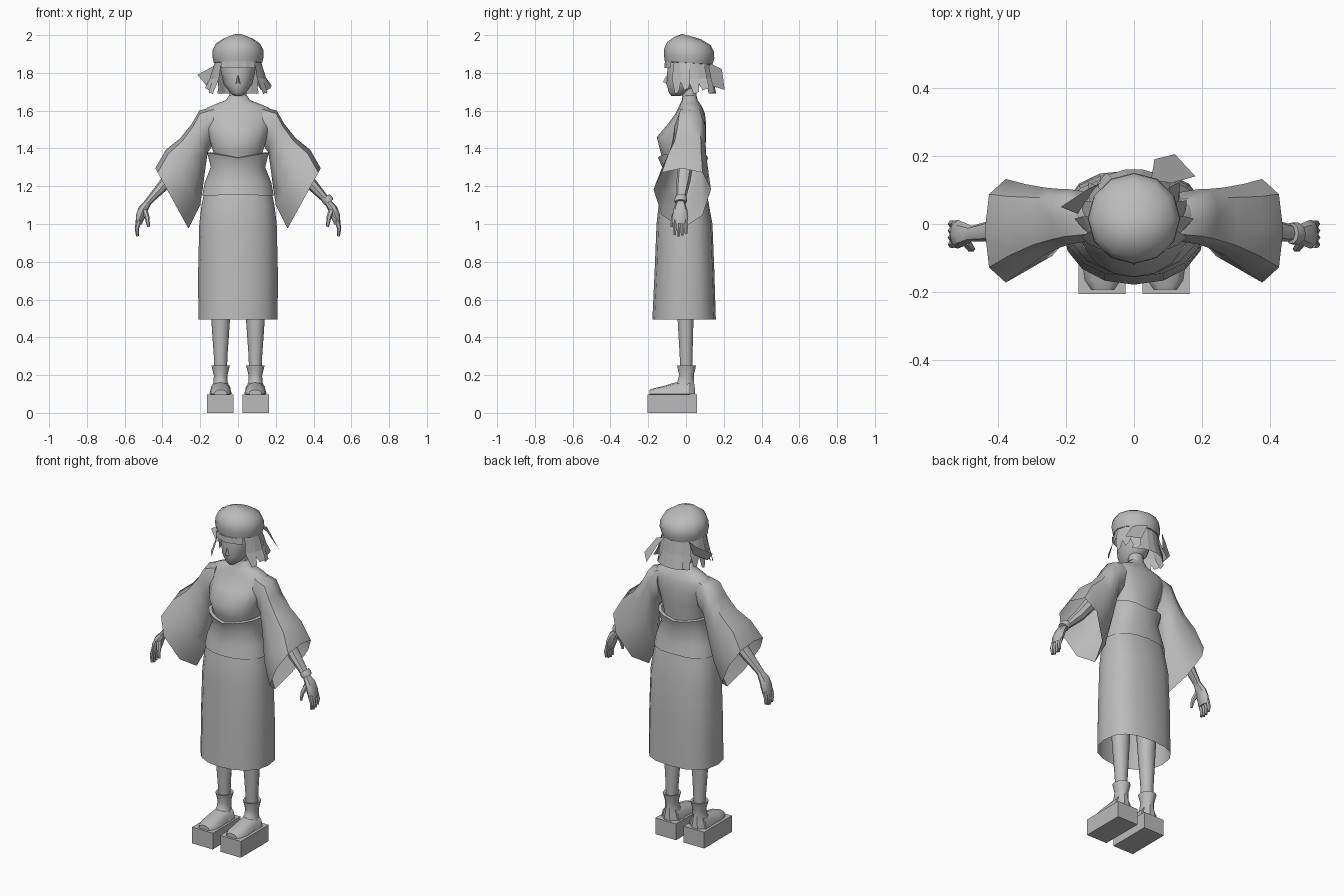
import bpy, bmesh, math
from mathutils import Vector

grey = bpy.data.materials.new("plain grey")
grey.diffuse_color = (0.5, 0.5, 0.5, 1)


def finish(name, bm, smooth=40):
    bmesh.ops.recalc_face_normals(bm, faces=bm.faces)
    mesh = bpy.data.meshes.new(name)
    bm.to_mesh(mesh)
    bm.free()
    mesh.materials.append(grey)
    ob = bpy.data.objects.new(name, mesh)
    bpy.context.collection.objects.link(ob)
    if smooth:
        bpy.ops.object.select_all(action='DESELECT')
        ob.select_set(True)
        bpy.context.view_layer.objects.active = ob
        bpy.ops.object.shade_smooth_by_angle(angle=math.radians(smooth))
    return ob


def skin(name, rings, caps=(True, True), smooth=40):
    """Join rings of points into one surface."""
    bm = bmesh.new()
    vs = [[bm.verts.new(p) for p in r] for r in rings]
    n = len(vs[0])
    for a, b in zip(vs, vs[1:]):
        for i in range(n):
            j = (i + 1) % n
            bm.faces.new((a[i], a[j], b[j], b[i]))
    if caps[0]:
        bm.faces.new(vs[0])
    if caps[1]:
        bm.faces.new(vs[-1])
    return finish(name, bm, smooth)


def unit(n, back, front=None):
    """Rounded outline; power 2 is a circle, larger is boxier."""
    out = []
    for i in range(n):
        a = 2 * math.pi * i / n
        c, s = math.cos(a), math.sin(a)
        p = back if s > 0 or not front else front
        out.append((math.copysign(abs(c) ** (2 / p), c), math.copysign(abs(s) ** (2 / p), s)))
    return out


def stack(name, rows, n=16, p=2.0, pf=None, cx=0, wave=None, tilt=0, **kw):
    """Level rings: (z, half width, front y, back y)."""
    rings = []
    for k, (z, rx, yf, yb) in enumerate(rows):
        w = wave[k] if wave else 0
        rings.append([(cx + c * rx, (yf + yb) / 2 + s * (yb - yf) / 2,
                       z + w * abs(c) + tilt * s) for c, s in unit(n, p, pf)])
    return skin(name, rings, **kw)


def tube(name, pts, n=8, **kw):
    """Path of (x, y, z, radius in xz, radius in y)."""
    rings = []
    for k, q in enumerate(pts):
        a, b = Vector(pts[max(k - 1, 0)][:3]), Vector(pts[min(k + 1, len(pts) - 1)][:3])
        side = (b - a).cross(Vector((0, 1, 0))).normalized()
        rings.append([Vector(q[:3]) + side * c * q[3] + Vector((0, 1, 0)) * s * q[4]
                      for c, s in unit(n, 2)])
    return skin(name, rings, **kw)


def sheet(name, polys):
    bm = bmesh.new()
    for poly in polys:
        bm.faces.new([bm.verts.new(p) for p in poly])
    return finish(name, bm, 0)


# Robe: skirt, upper body and waist sash
stack("skirt", [(0.495, 0.21, -0.178, 0.158), (0.75, 0.211, -0.166, 0.15),
                (1.0, 0.205, -0.156, 0.14), (1.1, 0.193, -0.145, 0.122),
                (1.17, 0.178, -0.13, 0.108)], n=16, p=2.6, pf=2.15, caps=(False, False))
stack("torso", [(1.2, 0.15, -0.115, 0.095), (1.3, 0.13, -0.11, 0.09), (1.38, 0.13, -0.135, 0.1),
                (1.46, 0.155, -0.155, 0.107), (1.53, 0.175, -0.095, 0.107),
                (1.585, 0.185, -0.055, 0.1), (1.615, 0.165, -0.04, 0.088),
                (1.64, 0.105, -0.03, 0.072), (1.655, 0.065, -0.022, 0.062),
                (1.68, 0.048, -0.018, 0.056)], n=16, p=2.4, pf=2.0, smooth=60)
stack("waist_sash", [(1.155, 0.19, -0.15, 0.124), (1.22, 0.176, -0.135, 0.108),
                     (1.30, 0.144, -0.125, 0.1), (1.35, 0.163, -0.148, 0.117),
                     (1.352, 0.145, -0.13, 0.1)], n=16, p=2.5, pf=2.0,
      wave=[-0.005, 0, 0, 0.028, 0.028], caps=(False, False))

# Neck, head and nose
stack("neck", [(1.65, 0.047, -0.018, 0.056), (1.74, 0.044, -0.025, 0.055)], n=12)
stack("head", [(1.678, 0.02, -0.078, -0.03), (1.695, 0.042, -0.092, 0.02),
               (1.74, 0.075, -0.105, 0.08), (1.80, 0.09, -0.102, 0.1),
               (1.88, 0.1, -0.1, 0.11), (1.93, 0.08, -0.07, 0.09)], n=14, smooth=60)
sheet("nose", [[(s * 0.014, -0.1, 1.74), (0, -0.122, 1.752), (0, -0.103, 1.79)] for s in (1, -1)])

# Head scarf with two loose tails
stack("head_scarf", [(1.85, 0.105, -0.1, 0.12), (1.853, 0.128, -0.112, 0.14),
                     (1.885, 0.136, -0.117, 0.15), (1.92, 0.134, -0.116, 0.148),
                     (1.955, 0.117, -0.1, 0.13), (1.983, 0.075, -0.062, 0.085),
                     (1.998, 0.03, -0.02, 0.04)], n=12, smooth=60, tilt=-0.008)
sheet("scarf_tails", [
    [(0.05, 0.13, 1.85), (0.11, 0.12, 1.83), (0.18, 0.14, 1.73), (0.12, 0.205, 1.71), (0.06, 0.19, 1.82)],
    [(-0.10, 0.12, 1.86), (-0.14, 0.10, 1.83), (-0.215, 0.05, 1.79), (-0.165, 0.03, 1.73),
     (-0.12, 0.10, 1.78)]])

# Bobbed hair: overlapping flared locks on the sides and a smooth shell behind
locks = []


def around(a, r, z):
    return (math.cos(a) * r, 0.015 + math.sin(a) * r * 0.95, z)


for s in (1, -1):
    for i in range(5):
        a0, a1 = (math.radians(-40 + 20 * (i + t)) for t in (-0.15, 1.15))
        if s < 0:
            a0, a1 = math.pi - a0, math.pi - a1
        low = 1.70 + 0.02 * (i % 2)
        out = 0.01 * (i % 2)
        locks.append([around(a0, 0.12, 1.865), around(a1, 0.12, 1.865),
                      around(a1, 0.14 + out, 1.77), around(a0, 0.137, 1.77)])
        locks.append([around(a0, 0.137, 1.77), around(a1, 0.14 + out, 1.77),
                      around(a1 - 0.05 * s, 0.165 + out, low),
                      around((a0 + a1) / 2, 0.155, low - 0.012)])
sheet("hair_locks", locks)
shell = []
for i in range(5):
    a0, a1 = (math.radians(45 + 18 * (i + t)) for t in (0, 1))
    for (r0, z0), (r1, z1) in (((0.12, 1.865), (0.135, 1.77)), ((0.135, 1.77), (0.155, 1.69))):
        shell.append([around(a0, r0, z0), around(a1, r0, z0), around(a1, r1, z1), around(a0, r1, z1)])
sheet("hair_back", shell)
sheet("fringe", [[(x, -0.112 + x * x * 4, 1.86), (x + 0.045, -0.112 + (x + 0.045) ** 2 * 4, 1.86),
                  (x + 0.045, -0.114 + (x + 0.045) ** 2 * 4, 1.825), (x, -0.114 + x * x * 4, 1.825)]
                 for x in (-0.09, -0.045, 0.0, 0.045)])

for s, side in ((1, "right"), (-1, "left")):
    # Wide hanging sleeve: top x, z, bottom x, z, front y, back y
    rings = []
    for tx, tz, bx, bz, yf, yb in [(0.13, 1.62, 0.13, 1.42, -0.05, 0.093),
                                   (0.205, 1.60, 0.16, 1.38, -0.06, 0.102),
                                   (0.245, 1.53, 0.172, 1.30, -0.07, 0.103),
                                   (0.305, 1.455, 0.185, 1.20, -0.09, 0.107),
                                   (0.382, 1.393, 0.20, 1.10, -0.13, 0.117),
                                   (0.438, 1.295, 0.262, 0.975, -0.172, 0.132)]:
        top, bot = Vector((tx, 0, tz)), Vector((bx, 0, bz))
        rings.append([])
        for i in range(8):
            a = 2 * math.pi * i / 8
            q = (top + bot) / 2 + (top - bot) / 2 * (math.cos(a) + 0.3 * math.sin(a) ** 2)
            y = (yf + yb) / 2 + math.sin(a) * (yb - yf) / 2
            rings[-1].append((s * q.x, y, q.z))
    skin(side + "_sleeve", rings, caps=(True, False), smooth=50)

    # Arm, palm, fingers and thumb
    tube(side + "_arm", [(s * 0.2, 0.01, 1.5, 0.045, 0.045), (s * 0.3, 0, 1.33, 0.04, 0.042),
                         (s * 0.385, -0.015, 1.215, 0.032, 0.036),
                         (s * 0.45, -0.025, 1.145, 0.022, 0.027),
                         (s * 0.485, -0.03, 1.105, 0.018, 0.022)])
    tube(side + "_palm", [(s * 0.475, -0.028, 1.115, 0.018, 0.022),
                          (s * 0.502, -0.03, 1.08, 0.025, 0.036),
                          (s * 0.517, -0.03, 1.04, 0.025, 0.042),
                          (s * 0.526, -0.03, 1.0, 0.016, 0.04)])
    for k in range(4):
        y = -0.06 + 0.02 * k
        d = (0.006, 0, 0.004, 0.014)[k]
        tube("%s_finger_%d" % (side, k + 1), [(s * 0.523, y, 1.02, 0.014, 0.012),
                                            (s * 0.535, y, 0.98, 0.012, 0.011),
                                            (s * 0.532, y, 0.935 + d, 0.008, 0.008)], n=6)
    tube(side + "_thumb", [(s * 0.495, -0.05, 1.075, 0.015, 0.014),
                           (s * 0.48, -0.07, 1.03, 0.013, 0.012),
                           (s * 0.474, -0.075, 0.985, 0.007, 0.007)], n=6)

    # Leg, sock, foot and platform sandal
    c = s * 0.092
    stack(side + "_leg", [(0.2, 0.033, -0.03, 0.035), (0.3, 0.036, -0.035, 0.036),
                          (0.5, 0.05, -0.047, 0.042), (0.85, 0.07, -0.075, 0.06)], n=10, cx=c)
    stack(side + "_sock", [(0.1, 0.06, -0.1, 0.053), (0.13, 0.05, -0.075, 0.05),
                           (0.165, 0.037, -0.048, 0.044), (0.2, 0.036, -0.038, 0.043),
                           (0.252, 0.049, -0.05, 0.056), (0.248, 0.035, -0.035, 0.04)],
          n=10, cx=c, caps=(True, False))
    skin(side + "_foot", [[(c + u * w, y, max(0.098, 0.1 + v * h)) for u, v in unit(12, 2.3)]
                          for y, w, h in ((0.02, 0.057, 0.07), (-0.06, 0.056, 0.06),
                                          (-0.12, 0.058, 0.042), (-0.165, 0.052, 0.032),
                                          (-0.192, 0.034, 0.022))])
    bm = bmesh.new()
    bmesh.ops.create_cube(bm, size=1)
    for v in bm.verts:
        v.co = (s * 0.094 + v.co.x * 0.138, -0.073 + v.co.y * 0.264, 0.049 + v.co.z * 0.098)
    finish(side + "_sandal", bm, 0)

# Bracelet on one wrist
tube("bracelet", [(0.462, -0.027, 1.142, 0.027, 0.031), (0.474, -0.028, 1.127, 0.03, 0.034),
                  (0.482, -0.029, 1.115, 0.027, 0.031)], n=10)
